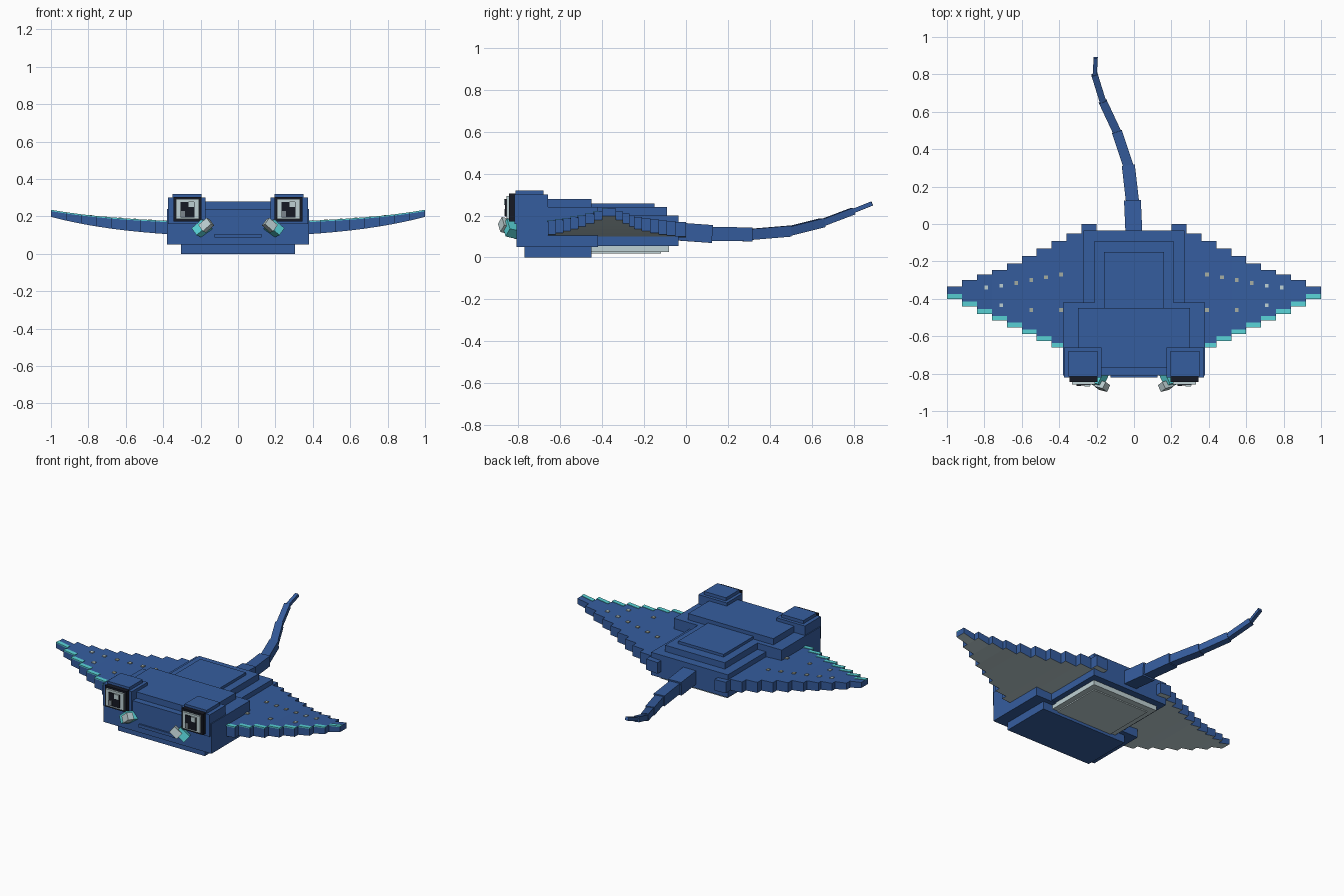
import bpy, bmesh, math
from mathutils import Vector, Matrix

if "Cube" in bpy.data.objects:
    bpy.data.objects.remove(bpy.data.objects["Cube"])

def mat(name, rgb):
    m = bpy.data.materials.new(name)
    m.diffuse_color = (*rgb, 1)
    m.use_nodes = True
    m.node_tree.nodes["Principled BSDF"].inputs["Base Color"].default_value = m.diffuse_color
    return m

BLUE = mat("ocean blue", (0.036, 0.110, 0.345))
CYAN = mat("bright cyan", (0.10, 0.65, 0.68))
PALE = mat("pale belly", (0.52, 0.64, 0.66))
DARK = mat("eye black", (0.008, 0.010, 0.018))
SPOT = mat("sand spot", (0.38, 0.42, 0.36))
GREY = mat("iris grey", (0.20, 0.24, 0.27))

FACES = [(0, 3, 2, 1), (4, 5, 6, 7), (0, 1, 5, 4), (1, 2, 6, 5), (2, 3, 7, 6), (3, 0, 4, 7)]

def hexa(bm, corners, mi=0, bottom=None):
    """Eight-cornered block: lower ring, then upper ring."""
    v = [bm.verts.new(c) for c in corners]
    for i, f in enumerate(FACES):
        face = bm.faces.new([v[k] for k in f])
        face.material_index = bottom if (i == 0 and bottom is not None) else mi

def ring(x0, x1, y0, y1, za, zb):
    return [(x0, y0, za), (x1, y0, zb), (x1, y1, zb), (x0, y1, za)]

def finish(name, bm, mats):
    bmesh.ops.recalc_face_normals(bm, faces=bm.faces)
    me = bpy.data.meshes.new(name)
    bm.to_mesh(me)
    bm.free()
    for m in mats:
        me.materials.append(m)
    ob = bpy.data.objects.new(name, me)
    bpy.context.collection.objects.link(ob)
    return ob

def box(name, x, y, z, m):
    bm = bmesh.new()
    hexa(bm, ring(*x, *y, z[0], z[0]) + ring(*x, *y, z[1], z[1]))
    return finish(name, bm, [m])

def tilted(name, centre, size, rot, m):
    ob = box(name, *[(-s / 2, s / 2) for s in size], m)
    ob.location = centre
    ob.rotation_euler = rot
    return ob

# Head
box("head", (-.38, .38), (-.81, -.42), (.05, .24), BLUE)
box("head_top", (-.30, .30), (-.77, -.45), (.20, .28), BLUE)
box("jaw", (-.305, .305), (-.77, -.45), (0, .06), BLUE)
box("mouth", (-.125, .125), (-.82, -.80), (.087, .107), BLUE)

# Rear body with stepped back
box("body", (-.27, .27), (-.43, -.035), (.055, .20), BLUE)
box("back_step", (-.21, .21), (-.43, -.09), (.19, .24), BLUE)
box("back_ridge", (-.16, .16), (-.46, -.15), (.23, .257), BLUE)

# Belly
box("belly", (-.235, .235), (-.46, -.08), (.025, .06), PALE)
box("belly_plate", (-.20, .20), (-.46, -.12), (.018, .03), PALE)

# Eyes and face fins
for s, side in ((-1, "left"), (1, "right")):
    def span(a, b):
        return tuple(sorted((s * a, s * b)))
    box(side + "_eye_socket", span(.175, .375), (-.82, -.66), (.16, .30), BLUE)
    box(side + "_eye_cap", span(.195, .35), (-.815, -.68), (.29, .32), BLUE)
    box(side + "_eye_rim", span(.195, .345), (-.845, -.81), (.172, .305), DARK)
    box(side + "_eyeball", span(.208, .332), (-.857, -.84), (.185, .292), PALE)
    c = s * .27
    box(side + "_pupil", (c - .038, c + .038), (-.863, -.85), (.195, .278), DARK)
    box(side + "_iris", (c - .038, c - .014), (-.866, -.86), (.197, .23), GREY)
    box(side + "_glint", (c + .006, c + .036), (-.868, -.86), (.25, .28), PALE)
    tilt = (math.radians(-15), s * math.radians(40), s * math.radians(15))
    tilted(side + "_face_fin", (s * .192, -.825, .135), (.075, .075, .05), tilt, CYAN)
    tilted(side + "_face_fin_tip", (s * .17, -.865, .153), (.06, .04, .045), tilt, PALE)

# Wings: stepped strips that curve upward and thin out toward the tip
def mid(x):
    t = (x - .2) / .8
    return .13 + .04 * t + .045 * t ** 3

def half(x):
    t = (x - .2) / .8
    return (.07 - .035 * t * t) / 2

def top(x):
    return mid(x) + half(x)

REAR = [0, -.05, -.09, -.13, -.17, -.21, -.245, -.27, -.30, -.335]
SPOTS = [(.79, -.34, 2), (.71, -.33, 2), (.63, -.315, 3), (.55, -.30, 3), (.47, -.285, 3),
         (.39, -.27, 3), (.71, -.435, 2), (.55, -.46, 3), (.39, -.46, 3)]

for s, side in ((-1, "left"), (1, "right")):
    bm = bmesh.new()
    for i in range(10):
        x0, x1 = .2 + .08 * i, .28 + .08 * i
        front = -.40 - .04 * (9 - i) + .004 * max(0, 7 - i)
        # blue strip with a pale underside
        hexa(bm, ring(x0, x1, front, REAR[i], mid(x0) - half(x0), mid(x1) - half(x1))
             + ring(x0, x1, front, REAR[i], top(x0), top(x1)), 0, 2)
        # cyan leading edge
        hexa(bm, ring(x0, x1, front - .001, front + .025, top(x0) - .004, top(x1) - .004)
             + ring(x0, x1, front - .001, front + .025, top(x0) + .003, top(x1) + .003), 1)
    for x, y, mi in SPOTS:
        a, b = x - .01, x + .01
        hexa(bm, ring(a, b, y - .01, y + .01, top(a) - .002, top(b) - .002)
             + ring(a, b, y - .01, y + .01, top(a) + .005, top(b) + .005), mi)
    if s < 0:
        bmesh.ops.transform(bm, matrix=Matrix.Scale(-1, 4, (1, 0, 0)), verts=bm.verts)
    finish(side + "_wing", bm, [BLUE, CYAN, PALE, SPOT])

# Tail: chain of shrinking square segments
PATH = [(0, -.06, .125), (-.008, .12, .112), (-.03, .31, .110), (-.09, .49, .125),
        (-.165, .65, .165), (-.21, .795, .22), (-.205, .885, .256)]
WIDTH = [.09, .07, .055, .045, .035, .022]
for i, w in enumerate(WIDTH):
    a, b = Vector(PATH[i]), Vector(PATH[i + 1])
    d = b - a
    seg = tilted(f"tail_segment_{i + 1}", (a + b) / 2, (w, d.length + .008, w * .95), (0, 0, 0), BLUE)
    yaw = math.atan2(-d.x, d.y)
    pitch = math.atan2(d.z, math.hypot(d.x, d.y))
    seg.rotation_euler = (pitch, 0, yaw)
